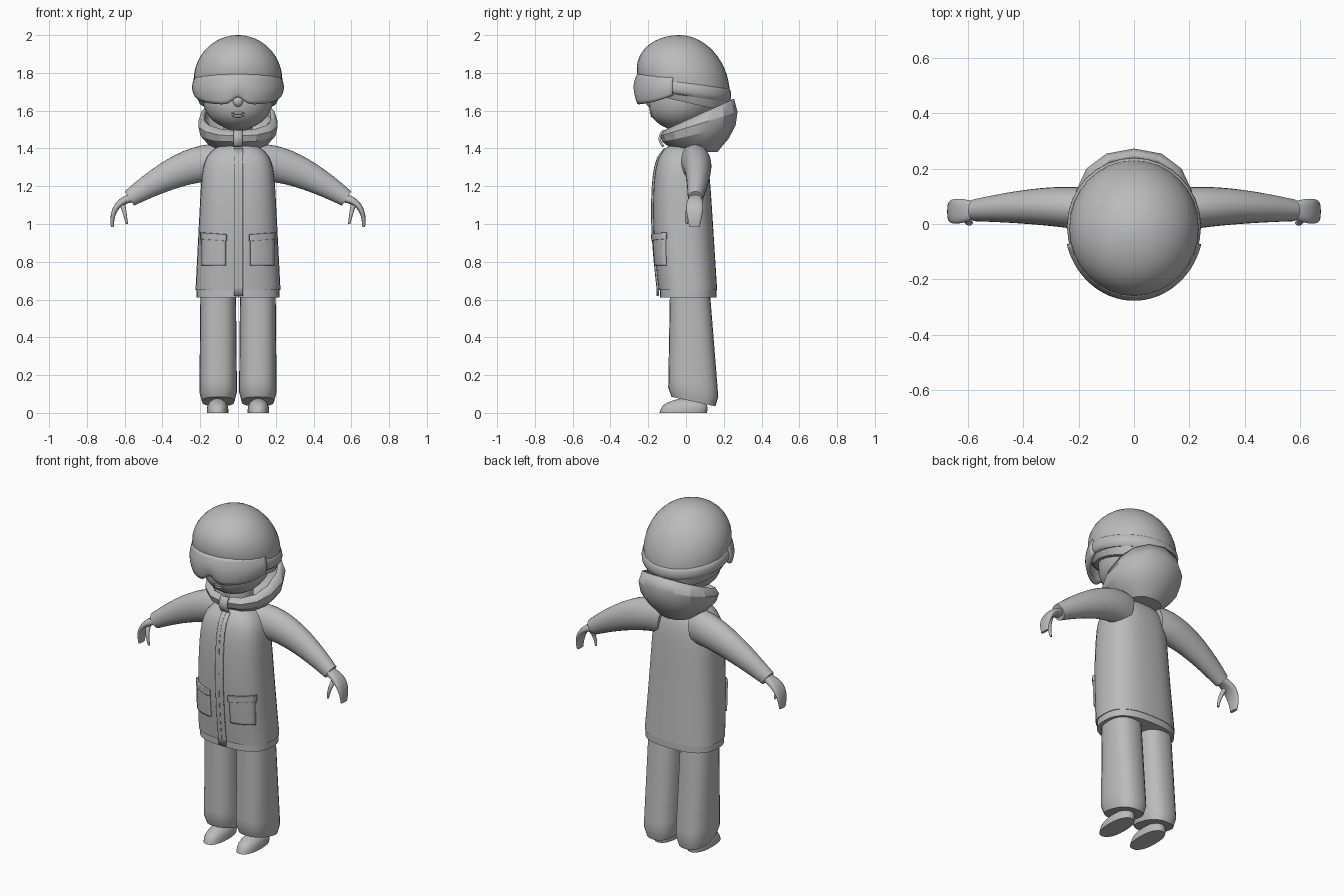
import bpy, bmesh, math
from math import sin, cos, pi
from mathutils import Vector, Matrix

cube = bpy.data.objects.get("Cube")
if cube:
    bpy.data.objects.remove(cube, do_unlink=True)

grey = bpy.data.materials.new("plain grey")
grey.use_nodes = True
grey.diffuse_color = (0.5, 0.5, 0.5, 1)
grey.node_tree.nodes["Principled BSDF"].inputs["Base Color"].default_value = grey.diffuse_color


def finish(name, bm, thickness=0, sharp=50):
    bmesh.ops.recalc_face_normals(bm, faces=bm.faces)
    mesh = bpy.data.meshes.new(name)
    bm.to_mesh(mesh)
    bm.free()
    mesh.materials.append(grey)
    part = bpy.data.objects.new(name, mesh)
    bpy.context.collection.objects.link(part)
    if thickness:
        solid = part.modifiers.new("Thickness", "SOLIDIFY")
        solid.thickness, solid.offset = thickness, 0
    bpy.ops.object.select_all(action="DESELECT")
    part.select_set(True)
    bpy.context.view_layer.objects.active = part
    bpy.ops.object.shade_smooth_by_angle(angle=math.radians(sharp))


def loft(name, section, steps=12, sides=24, roundness=2.0, base=True, top=True, **look):
    """Skin rounded rings; section(t) gives centre, front half-vector, side half-vector."""
    def power(v):
        return math.copysign(abs(v) ** (2 / roundness), v)

    bm = bmesh.new()
    rings = []
    for k in range(steps + 1):
        centre, front, across = map(Vector, section(k / steps))
        angles = [2 * pi * i / sides for i in range(sides)]
        rings.append([bm.verts.new(centre + front * power(cos(a)) + across * power(sin(a)))
                      for a in angles])
    for low, high in zip(rings, rings[1:]):
        for i in range(sides):
            bm.faces.new((low[i - 1], low[i], high[i], high[i - 1]))
    if base:
        bm.faces.new(rings[0])
    if top:
        bm.faces.new(rings[-1])
    finish(name, bm, **look)


def sheet(name, point, columns, rows, **look):
    bm = bmesh.new()
    grid = [[bm.verts.new(point(i / columns, j / rows)) for j in range(rows + 1)]
            for i in range(columns + 1)]
    for left, right in zip(grid, grid[1:]):
        for j in range(rows):
            bm.faces.new((left[j], right[j], right[j + 1], left[j + 1]))
    finish(name, bm, **look)


def limb(name, start, bend, end, thick, depth, side, **look):
    """Tube along a bent path, mirrored by side; thick and depth are functions of t."""
    points = [Vector((x * side, y, z)) for x, y, z in (start, bend, end)]

    def section(t):
        first, second = points[0].lerp(points[1], t), points[1].lerp(points[2], t)
        along = (second - first).normalized()
        across = Vector((0, 1, 0))
        return first.lerp(second, t), along.cross(across).normalized() * thick(t), across * depth(t)
    loft(name, section, **look)


def ball(name, centre, size):
    bm = bmesh.new()
    shape = Matrix.Translation(centre) @ Matrix.Diagonal((*size, 1))
    bmesh.ops.create_uvsphere(bm, u_segments=16, v_segments=10, radius=1, matrix=shape)
    finish(name, bm)


# Coat: flares to the hem, rounds off at the shoulders
COAT_LOW, COAT_HIGH, COAT_ROUND = 0.65, 0.78, 2.6


def coat_section(t):
    front, back = -0.145 - 0.03 * sin(2.9 * t), 0.165 - 0.05 * t
    closing = max(0.02, 1 - t ** 14) ** 0.5
    return ((0, (front + back) / 2, COAT_LOW + COAT_HIGH * t),
            (0, (front - back) / 2 * closing, 0), ((0.225 - 0.04 * t) * closing, 0, 0))


loft("coat", lambda s: coat_section(sin(s * pi / 2)), steps=18, sides=32, roundness=COAT_ROUND)
loft("coat_hem", lambda t: ((0, 0.012, 0.61 + 0.045 * t), (0, -0.15, 0), (0.22, 0, 0)),
     steps=1, sides=32, roundness=COAT_ROUND)


def patch(name, left, right, low, high, lift, thickness, slant=0):
    """Thin panel that follows the front of the coat."""
    def point(u, v):
        x, z = left + (right - left) * u, low + (high - low) * v + slant * u
        centre, front, across = coat_section(max(0, (z - COAT_LOW) / COAT_HIGH))
        bulge = max(0, 1 - abs(x / across[0]) ** COAT_ROUND) ** (1 / COAT_ROUND)
        return x, centre[1] + front[1] * bulge - lift, z
    sheet(name, point, 8, 16, thickness=thickness, sharp=30)


patch("zip_flap", -0.022, 0.026, 0.62, 1.4, 0.003, 0.01)
patch("zip_line", -0.003, 0.003, 0.62, 1.4, 0.007, 0.006)

for side, word in ((1, "left"), (-1, "right")):
    # Pockets
    patch(word + "_pocket", side * 0.065, side * 0.19, 0.78, 0.93, 0.004, 0.012)
    patch(word + "_pocket_flap", side * 0.06, side * 0.195, 0.91, 0.945, 0.01, 0.012, 0.01)

    # Arms
    limb(word + "_sleeve", (0.1, 0.04, 1.32), (0.26, 0.08, 1.345), (0.575, 0.05, 1.135),
         lambda t: 0.1 - 0.055 * t * t, lambda t: 0.08 - 0.04 * t * t, side)
    limb(word + "_hand", (0.55, 0.05, 1.14), (0.675, 0.045, 1.12), (0.665, 0.045, 0.985),
         lambda t: 0.024 - 0.016 * t, lambda t: 0.027 + 0.018 * sin(pi * t), side, roundness=2.5)
    limb(word + "_thumb", (0.61, 0.03, 1.1), (0.6, -0.005, 1.06), (0.588, 0.005, 1),
         lambda t: 0.014 - 0.008 * t, lambda t: 0.016 - 0.01 * t, side, sides=12)

    # Trouser leg, its cuff dropping towards the heel
    def leg(t):
        front, back = -0.095 + 0.01 * t, 0.175 - 0.05 * t
        fit = min(1, 0.86 + 2 * t)
        return ((side * 0.105, (front + back) / 2, 0.06 + 0.6 * t),
                (0, (front - back) / 2 * fit, 0.025 * (1 - t)), ((0.1 - 0.006 * t) * fit, 0, 0))
    loft(word + "_trouser_leg", leg, roundness=2.5)

    # Shoe
    def shoe(t):
        fit = max(0.1, 1 - t ** 3) ** 0.5
        return ((side * 0.108, -0.015 + 0.02 * t, 0.075 * t), (0, -0.125 * fit, 0), (0.057 * fit, 0, 0))
    loft(word + "_shoe", shoe, steps=8, roundness=2.3)


# Head, with the chin pushed forward
def head(t):
    drop = 1 - 1.6 * t
    fit = max(0.06, 1 - abs(drop) ** 2.5) ** 0.5
    return (0, -0.04 * drop, 1.7 - 0.2 * drop), (0, -0.19 * fit, 0), (0.19 * fit, 0, 0)


loft("head", head, steps=16)
ball("neck", (0, 0.01, 1.48), (0.08, 0.08, 0.12))
ball("nose", (0, -0.19, 1.65), (0.028, 0.024, 0.03))
ball("upper_lip", (0, -0.178, 1.587), (0.04, 0.015, 0.008))
ball("lower_lip", (0, -0.174, 1.572), (0.034, 0.015, 0.008))


# Helmet dome, lower at the back
def helmet(t):
    rise = -0.5 + (pi / 2 + 0.46) * t
    fit = cos(rise)
    return ((0, -0.015 - 0.02 * sin(rise), 1.76 + 0.24 * sin(rise)),
            (0, -0.245 * fit, 0.055 * fit * (1 - t)), (0.235 * fit, 0, 0))


def strap(t):
    fit = 0.95 + 0.06 * sin(pi * t) ** 0.5
    return (0, -0.008, 1.68 + 0.075 * t), (0, -0.245 * fit, 0.035), (0.24 * fit, 0, 0)


loft("helmet", helmet, steps=16, sides=32)
loft("goggle_strap", strap, steps=6, sides=32)


# Goggles: wrapped lens with a notch above the nose
def goggles(u, v):
    turn = 2 * u - 1
    angle = 1.3 * turn
    low = 1.635 + 0.04 * math.exp(-(8 * turn) ** 2) + 0.05 * abs(turn) ** 3
    high = 1.79 - 0.015 * turn ** 2
    swell = 0.93 + 0.08 * sin(pi * (0.15 + 0.8 * v))
    return 0.24 * swell * sin(angle), -0.265 * swell * cos(angle), low + (high - low) * v


sheet("goggles", goggles, 36, 8, thickness=0.02)


# Lowered hood: a tilted open bowl, faceted, forming the collar
def hood(t):
    fit = sin(0.5 + 1.5 * t)
    return (0, 0.068, 1.39 + 0.185 * t), (0, -0.195 * fit, -0.085 * t), (0.205 * fit, 0, 0)


loft("hood", hood, steps=4, sides=14, roundness=2.2, top=False, thickness=0.02, sharp=25)
sheet("collar_flap", lambda u, v: (0.05 * (u - 0.5), -0.12 - 0.02 * sin(pi * v), 1.41 + 0.085 * v),
      2, 6, thickness=0.012)
